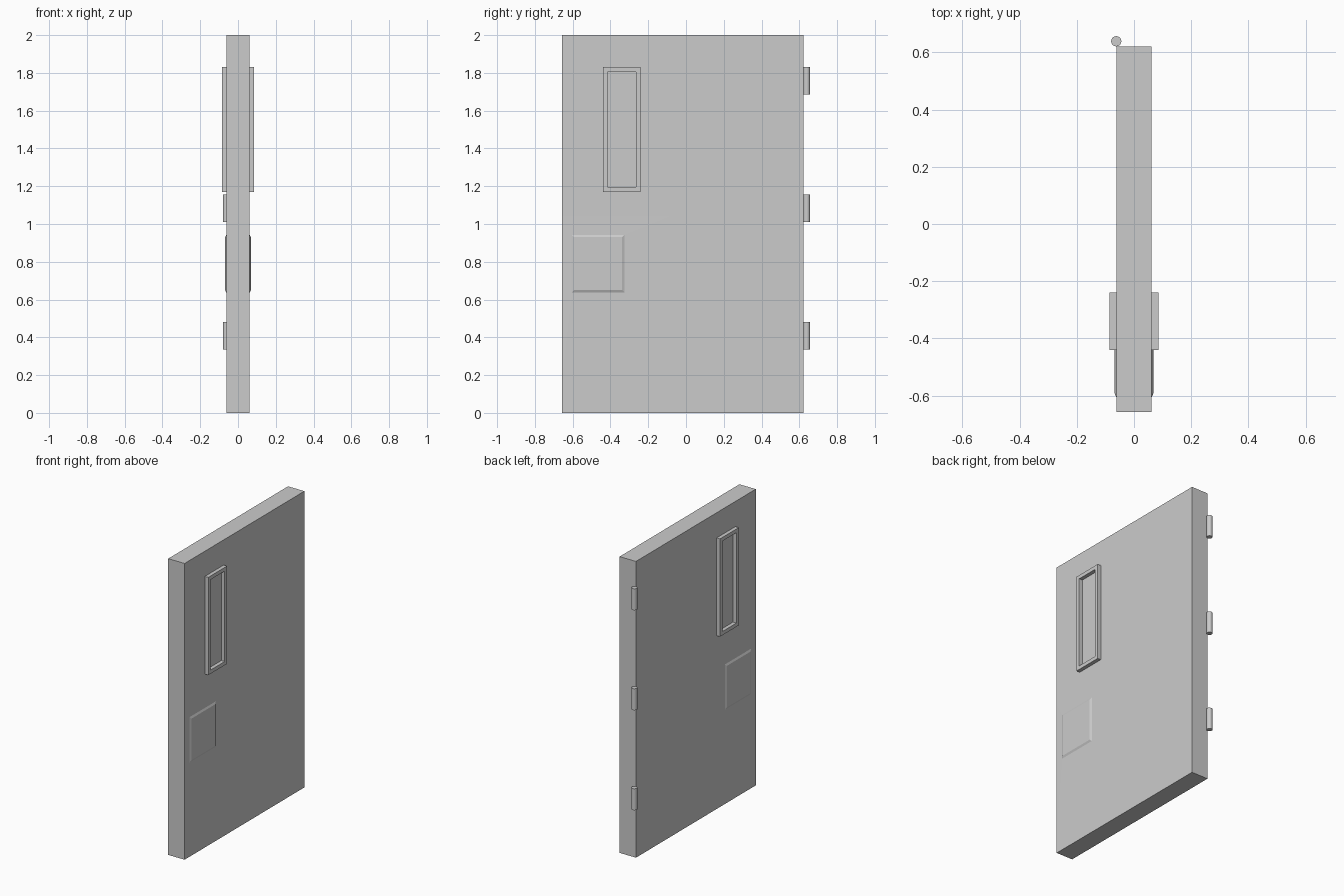
import bpy, bmesh, math

if "Cube" in bpy.data.objects:
    bpy.data.objects.remove(bpy.data.objects["Cube"])

FACE = 0.061  # half thickness of the door


def make_object(name, bm):
    bmesh.ops.recalc_face_normals(bm, faces=bm.faces)
    mesh = bpy.data.meshes.new(name)
    bm.to_mesh(mesh)
    bm.free()
    obj = bpy.data.objects.new(name, mesh)
    bpy.context.collection.objects.link(obj)
    return obj


def rect(x, y0, y1, z0, z1):
    return [(x, y0, z0), (x, y1, z0), (x, y1, z1), (x, y0, z1)]


def loft(name, loops, closed=False):
    """Join rectangular loops; cap the ends or close into a ring."""
    bm = bmesh.new()
    rings = [[bm.verts.new(p) for p in loop] for loop in loops]
    pairs = list(zip(rings, rings[1:]))
    if closed:
        pairs.append((rings[-1], rings[0]))
    else:
        bm.faces.new(rings[0])
        bm.faces.new(rings[-1])
    for a, b in pairs:
        for i in range(4):
            j = (i + 1) % 4
            bm.faces.new((a[i], a[j], b[j], b[i]))
    return make_object(name, bm)


# Door slab
slab = (-0.657, 0.621, 0, 2)
loft("door_slab", [rect(-FACE, *slab), rect(FACE, *slab)])

for label, s in (("right", 1), ("left", -1)):
    # Raised window frame around the flat pane
    outer = (-0.44, -0.24, 1.17, 1.83)
    inner = (-0.415, -0.265, 1.195, 1.805)
    back, front = s * (FACE - 0.001), s * 0.086
    loft("window_frame_" + label,
         [rect(back, *outer), rect(front, *outer),
          rect(front, *inner), rect(back, *inner)], closed=True)

    # Push plate with bevelled rim on a very shallow swelling
    loft("push_plate_" + label,
         [rect(s * FACE, -0.656, -0.09, 0.18, 1.04),
          rect(s * (FACE + 0.001), -0.605, -0.325, 0.637, 0.943),
          rect(s * (FACE + 0.007), -0.592, -0.338, 0.65, 0.93)])

# Hinge barrels
for label, z in (("lower", 0.408), ("middle", 1.083), ("upper", 1.758)):
    bpy.ops.mesh.primitive_cylinder_add(
        vertices=16, radius=0.018, depth=0.145, location=(-0.062, 0.639, z))
    bpy.context.object.name = "hinge_" + label
    bpy.ops.object.shade_smooth_by_angle(angle=math.radians(30))
